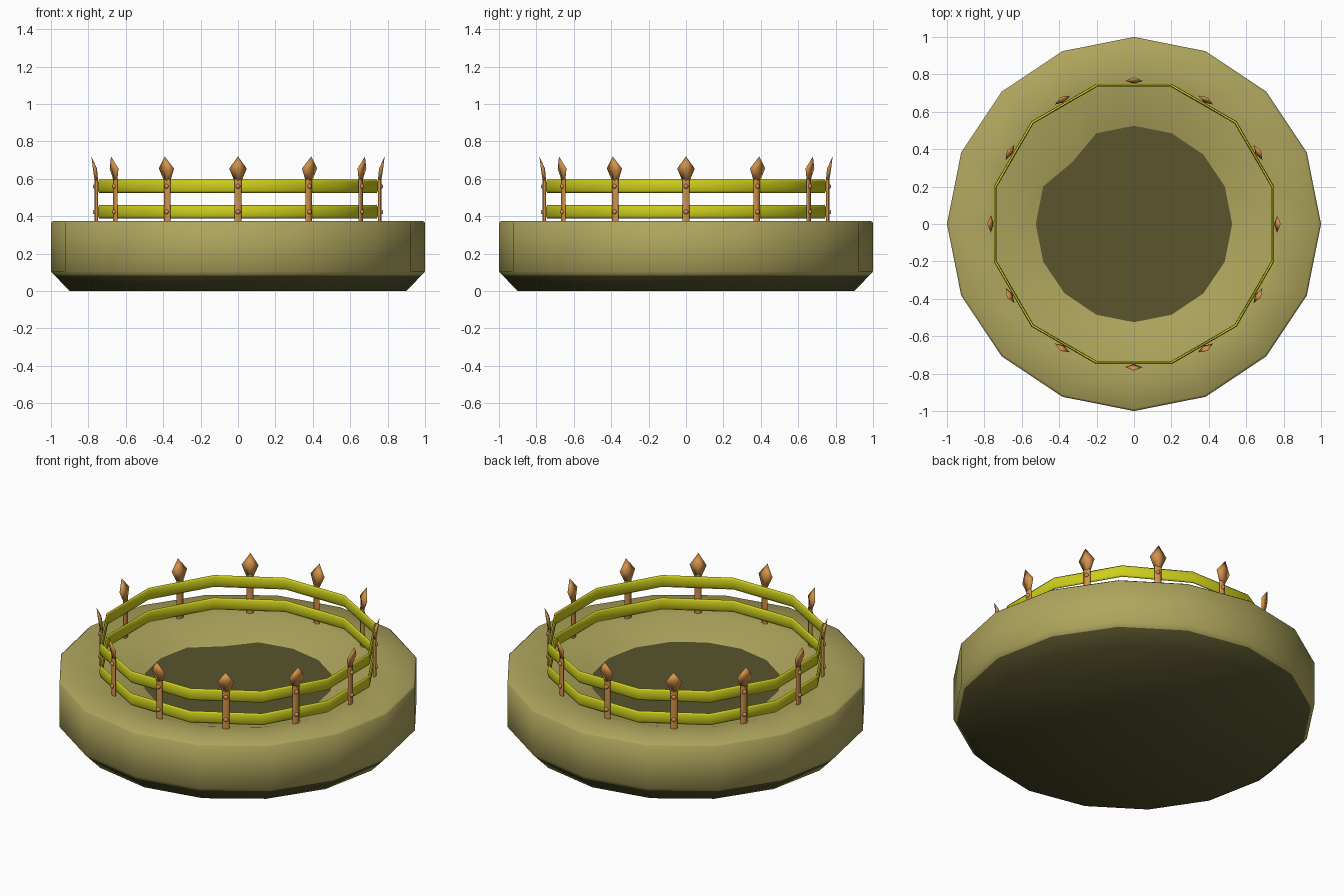
import bpy, bmesh
from math import sin, cos, pi
from mathutils import Matrix

old = bpy.data.objects.get("Cube")
if old:
    bpy.data.objects.remove(old, do_unlink=True)


def material(name, rgb):
    m = bpy.data.materials.new(name)
    m.use_nodes = True
    color = (*rgb, 1)
    m.diffuse_color = color
    m.node_tree.nodes["Principled BSDF"].inputs["Base Color"].default_value = color
    return m


sand = material("sandy_olive", (0.43, 0.38, 0.11))
dark = material("dark_olive", (0.10, 0.09, 0.026))
yellow = material("yellow_rail", (0.61, 0.61, 0.012))
bronze = material("bronze", (0.65, 0.29, 0.07))


def finish(bm, name, mats, smooth=True):
    bmesh.ops.recalc_face_normals(bm, faces=bm.faces)
    mesh = bpy.data.meshes.new(name)
    bm.to_mesh(mesh)
    bm.free()
    for m in mats:
        mesh.materials.append(m)
    ob = bpy.data.objects.new(name, mesh)
    bpy.context.collection.objects.link(ob)
    for p in mesh.polygons:
        p.use_smooth = smooth
    return ob


def bridge(bm, a, b):
    n = len(a)
    return [bm.faces.new((a[i], a[(i + 1) % n], b[(i + 1) % n], b[i]))
            for i in range(n)]


def ring(bm, n, r, z, start=0.0):
    return [bm.verts.new((r * cos(start + 2 * pi * i / n),
                          r * sin(start + 2 * pi * i / n), z)) for i in range(n)]


SIDES = 16
POOL_R, POOL_Z = 0.525, 0.30


def dent(loop):
    # one corner of the pool outline is pushed inward
    v = loop[SIDES * 3 // 8]
    v.co.x *= 0.89
    v.co.y *= 0.89


# Base: drum with a dark chamfered underside and a shallow dished top
profile = [(0.9, 0), (0.98, 0.083), (1, 0.105), (1, 0.365), (0.988, 0.375),
           (0.75, 0.367), (POOL_R, POOL_Z)]
bm = bmesh.new()
loops = [ring(bm, SIDES, r, z) for r, z in profile]
under = [bm.faces.new(loops[0][::-1])] + bridge(bm, loops[0], loops[1])
for f in under:
    f.material_index = 1
for a, b in zip(loops[1:], loops[2:]):
    bridge(bm, a, b)
dent(loops[-1])
for e in bm.edges:
    if all(v in loops[1] for v in e.verts):
        e.smooth = False
finish(bm, "base", [sand, dark])

# Pool floor: flat dark disc
bm = bmesh.new()
floor = ring(bm, SIDES, POOL_R, POOL_Z)
bm.faces.new(floor)
dent(floor)
finish(bm, "pool_floor", [dark], smooth=False)


# Rails: twelve-sided hoops with a thin oval section
def rail(name, z):
    bm = bmesh.new()
    section = [(0.008 * cos(a), 0.036 * sin(a))
               for a in (2 * pi * i / 8 for i in range(8))]
    hoops = [ring(bm, 12, 0.768 + dr, z + dz, pi / 12) for dr, dz in section]
    for i, hoop in enumerate(hoops):
        bridge(bm, hoop, hoops[(i + 1) % len(hoops)])
    finish(bm, name, [yellow])


rail("lower_rail", 0.423)
rail("upper_rail", 0.56)


# Posts: oval shaft, thin spear head leaning outward, two bolts
def post(name, angle):
    bm = bmesh.new()

    def oval(n, r, z, half_depth, half_width):
        return [bm.verts.new((r + half_depth * cos(2 * pi * i / n),
                              half_width * sin(2 * pi * i / n), z))
                for i in range(n)]

    bridge(bm, oval(8, 0.757, 0.35, 0.009, 0.02), oval(8, 0.757, 0.6, 0.009, 0.02))
    neck = oval(4, 0.757, 0.59, 0.009, 0.02)
    wide = oval(4, 0.765, 0.655, 0.011, 0.047)
    bridge(bm, neck, wide)
    bm.faces.new(neck[::-1])
    tip = bm.verts.new((0.784, 0, 0.72))
    for i in range(4):
        bm.faces.new((wide[i], wide[(i + 1) % 4], tip))
    for z in (0.423, 0.56):
        bmesh.ops.create_uvsphere(
            bm, u_segments=8, v_segments=5, radius=0.013,
            matrix=Matrix.Translation((0.764, 0, z)))
    bm.transform(Matrix.Rotation(angle, 4, "Z"))
    finish(bm, name, [bronze])


for i in range(12):
    post(f"post_{i + 1}", i * pi / 6)
